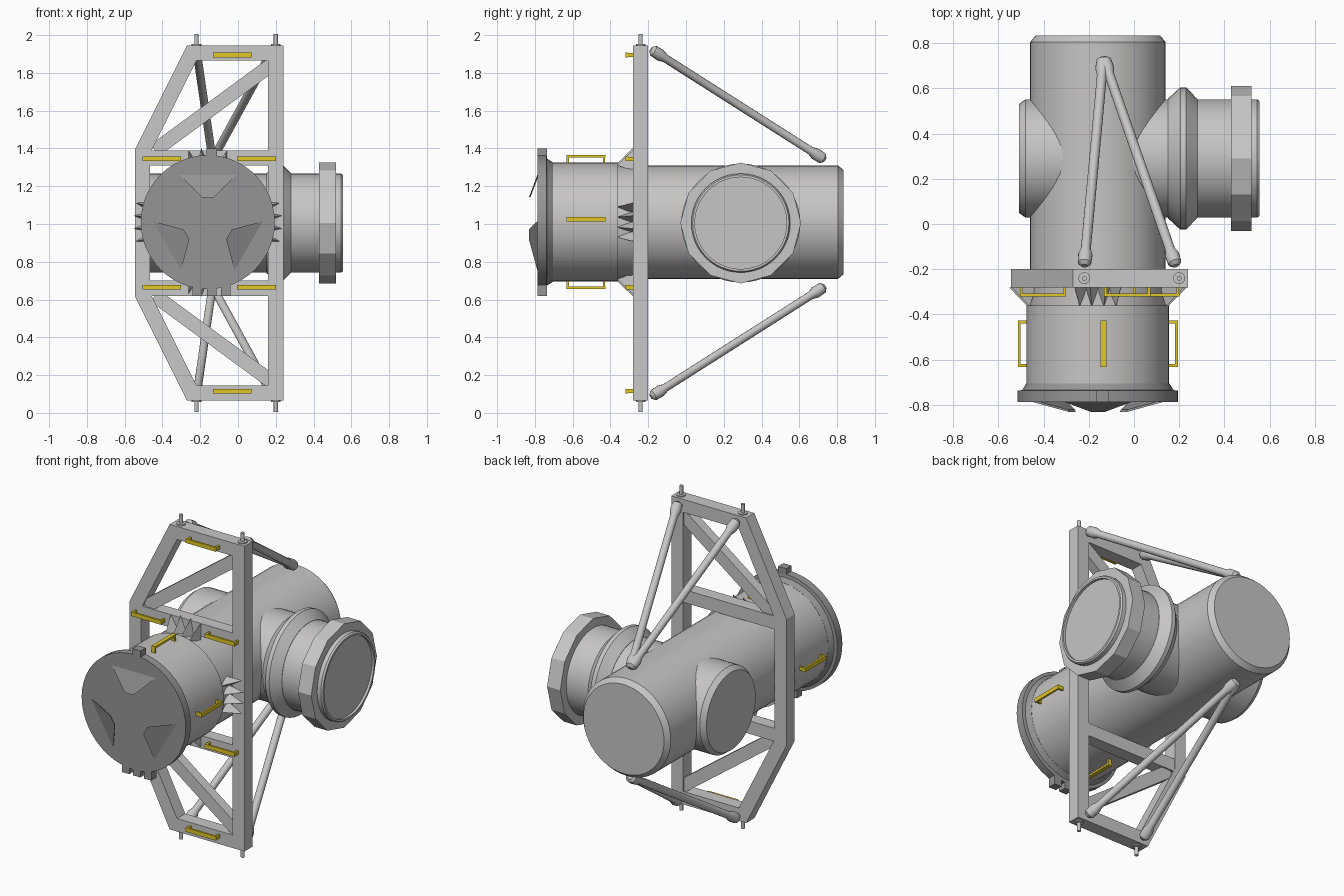
import bpy, bmesh, math
from mathutils import Vector, Matrix

if "Cube" in bpy.data.objects:
    bpy.data.objects.remove(bpy.data.objects["Cube"])


def material(name, rgb):
    m = bpy.data.materials.new(name)
    m.use_nodes = True
    m.diffuse_color = (*rgb, 1)
    m.node_tree.nodes["Principled BSDF"].inputs["Base Color"].default_value = (*rgb, 1)
    return m


HULL = material("hull warm grey", (0.58, 0.56, 0.555))
FRAME = material("frame grey", (0.58, 0.58, 0.58))
DARK = material("docking dark grey", (0.30, 0.30, 0.30))
YELLOW = material("handrail yellow", (0.75, 0.58, 0.02))

CX, CZ = -0.16, 1.01      # axis of the main tube
MID = 1.005               # mirror height of the frame
ALONG_Y = Matrix.Translation((CX, 0, CZ)) @ Matrix.Rotation(-math.pi / 2, 4, 'X')
PORT = Matrix.Translation((0, 0.29, 1.005)) @ Matrix.Rotation(math.pi / 2, 4, 'Y')


def finish(name, bm, mat, smooth=False):
    bmesh.ops.recalc_face_normals(bm, faces=bm.faces)
    me = bpy.data.meshes.new(name)
    bm.to_mesh(me)
    bm.free()
    ob = bpy.data.objects.new(name, me)
    bpy.context.collection.objects.link(ob)
    me.materials.append(mat)
    if smooth:
        bpy.ops.object.select_all(action='DESELECT')
        ob.select_set(True)
        bpy.context.view_layer.objects.active = ob
        bpy.ops.object.shade_smooth_by_angle(angle=math.radians(25))
    return ob


def lathe(name, profile, matrix, mat, sides=48, smooth=True):
    """Capped solid of revolution; profile holds (position on axis, radius)."""
    bm = bmesh.new()
    rings = []
    for t, r in profile:
        angles = [2 * math.pi * i / sides for i in range(sides)]
        rings.append([bm.verts.new((r * math.cos(a), r * math.sin(a), t)) for a in angles])
    for a, b in zip(rings, rings[1:]):
        for i in range(sides):
            j = (i + 1) % sides
            bm.faces.new((a[i], a[j], b[j], b[i]))
    bm.faces.new(rings[0])
    bm.faces.new(rings[-1])
    bm.transform(matrix)
    return finish(name, bm, mat, smooth)


def rod(name, p, q, profile, mat, sides=16):
    """Lathe between two points; profile positions are distances from p."""
    p, q = Vector(p), Vector(q)
    turn = (q - p).to_track_quat('Z', 'Y').to_matrix().to_4x4()
    return lathe(name, profile, Matrix.Translation(p) @ turn, mat, sides)


def add_box(bm, centre, size, turn=Matrix()):
    m = Matrix.Translation(centre) @ turn @ Matrix.Diagonal((*size, 1))
    bmesh.ops.create_cube(bm, size=1, matrix=m)


def flip(p):
    return (p[0], p[1], 2 * MID - p[2])


# Main pressure tube, front docking drum and flange
lathe("main_tube", [(-0.37, 0.30), (0.805, 0.30), (0.835, 0.275)], ALONG_Y, HULL)
lathe("docking_drum", [(-0.71, 0.315), (-0.36, 0.315)], ALONG_Y, HULL)
lathe("docking_flange", [(-0.787, 0.355), (-0.738, 0.355), (-0.735, 0.335), (-0.705, 0.316)],
      ALONG_Y, DARK)

# Side ports
lathe("left_port", [(-0.05, 0.262), (0.545, 0.262), (0.555, 0.255), (0.555, 0.243), (0.54, 0.243)],
      PORT, HULL)
lathe("left_port_collar", [(0.15, 0.264), (0.205, 0.315), (0.23, 0.315), (0.28, 0.264)],
      PORT, HULL)
lathe("left_port_ring", [(0.43, 0.32), (0.52, 0.32)], PORT, FRAME, 12, False)
lathe("right_port", [(-0.51, 0.24), (-0.48, 0.262), (-0.1, 0.262)], PORT, HULL)

# Latch tabs on the flange rim
bm = bmesh.new()
add_box(bm, (-0.14, -0.762, 1.375), (0.055, 0.05, 0.05))
for x in (-0.215, -0.14, -0.065):
    add_box(bm, (x, -0.762, 0.655), (0.05, 0.05, 0.07))
finish("latch_tabs", bm, DARK)

# Three guide petals leaning forward towards the middle
bm = bmesh.new()
for k in range(3):
    spin = Matrix.Translation((CX, 0, CZ)) @ Matrix.Rotation(k * math.tau / 3, 4, 'Y')
    outline = [(-0.15, -0.787, 0.25), (0.15, -0.787, 0.25), (0.03, -0.832, 0.13), (-0.03, -0.832, 0.13)]
    front = [bm.verts.new(spin @ Vector(p)) for p in outline]
    back = [bm.verts.new(spin @ (Vector(p) + Vector((0, 0.01, 0.005)))) for p in outline]
    bm.faces.new(front)
    bm.faces.new(back)
    for i in range(4):
        j = (i + 1) % 4
        bm.faces.new((front[i], front[j], back[j], back[i]))
finish("guide_petals", bm, DARK)

# Pointed gussets joining drum and frame, four on each side
bm = bmesh.new()
for quarter in range(4):
    for offset in (-15, -5, 5, 15):
        spin = Matrix.Translation((CX, 0, CZ)) @ Matrix.Rotation(
            math.radians(quarter * 90 + offset), 4, 'Y')
        tip, top, a, b = [bm.verts.new(spin @ Vector(p)) for p in
                          ((0, -0.365, 0.312), (0, -0.28, 0.395), (-0.03, -0.28, 0.29), (0.03, -0.28, 0.29))]
        for f in ((tip, top, a), (tip, top, b), (tip, a, b), (top, a, b)):
            bm.faces.new(f)
finish("gussets", bm, FRAME)

# Frame hoop: outer and inner outline, mirrored top to bottom
Y0, Y1 = -0.28, -0.2
outer = [(0.24, 1.945), (-0.27, 1.945), (-0.545, 1.395)]
inner = [(0.16, 1.865), (-0.22, 1.865), (-0.465, 1.375)]
bm = bmesh.new()
loops = []
for half in (outer, inner):
    pts = half + [(x, 2 * MID - z) for x, z in reversed(half)]
    loops.append([[bm.verts.new((x, y, z)) for x, z in pts] for y in (Y0, Y1)])
(of, ob_), (nf, nb) = loops
for i in range(6):
    j = (i + 1) % 6
    for a, b in ((of, nf), (ob_, nb), (of, ob_), (nf, nb)):
        bm.faces.new((a[i], a[j], b[j], b[i]))
finish("frame_hoop", bm, FRAME)

# Cross bars and diagonal braces
bm = bmesh.new()
for s in (1, -1):
    add_box(bm, (-0.15, -0.24, MID + s * 0.345), (0.64, 0.078, 0.08))
    p, q = Vector((-0.44, 0, 0.385)), Vector((0.18, 0, 0.84))
    slope = math.atan2(q.z - p.z, q.x - p.x)
    c = (p + q) / 2
    add_box(bm, (c.x, -0.24, MID + s * c.z), ((q - p).length, 0.06, 0.075),
            Matrix.Rotation(-s * slope, 4, 'Y'))
finish("frame_braces", bm, FRAME)

# Struts from the frame corners back to the tube, and pins on the frame ends
for x, side in ((-0.22, "right"), (0.185, "left")):
    for place, level in ((lambda p: p, "upper"), (flip, "lower")):
        p, q = place((x, -0.185, 1.925)), place((-0.135, 0.735, 1.34))
        n = (Vector(q) - Vector(p)).length
        rod(f"{level}_{side}_strut", p, q,
            [(0, 0.014), (0.015, 0.03), (0.06, 0.032), (0.09, 0.022), (n - 0.09, 0.022),
             (n - 0.06, 0.032), (n - 0.015, 0.03), (n, 0.014)], HULL)
        px = x if side == "right" else 0.2
        rod(f"{level}_{side}_pin", place((px, -0.24, 1.94)), place((px, -0.24, 2.0)),
            [(0, 0.026), (0.012, 0.026), (0.013, 0.011), (0.065, 0.011)], FRAME)


def handrail(bm, centre, along, out):
    """Grab rail with two short legs, centred above a surface point."""
    c, u, n = Vector(centre), Vector(along), Vector(out)
    w = u.cross(n)
    turn = Matrix((u, w, n)).transposed().to_4x4()
    add_box(bm, c + n * 0.034, (0.205, 0.025, 0.012), turn)
    for s in (-1, 1):
        add_box(bm, c + u * s * 0.096 + n * 0.016, (0.012, 0.022, 0.044), turn)


# Yellow handrails on the frame and around the drum
bm = bmesh.new()
for x, h in ((-0.03, 0.89), (-0.403, 0.34), (0.098, 0.34)):
    for s in (1, -1):
        handrail(bm, (x, Y0, MID + s * h), (1, 0, 0), (0, -1, 0))
R = 0.314
handrail(bm, (-0.135, -0.53, CZ + R), (0, 1, 0), (0, 0, 1))
handrail(bm, (-0.185, -0.53, CZ - R), (0, 1, 0), (0, 0, -1))
handrail(bm, (CX + R, -0.53, 1.025), (0, 1, 0), (1, 0, 0))
handrail(bm, (CX - R, -0.53, 0.985), (0, 1, 0), (-1, 0, 0))
finish("handrails", bm, YELLOW)
